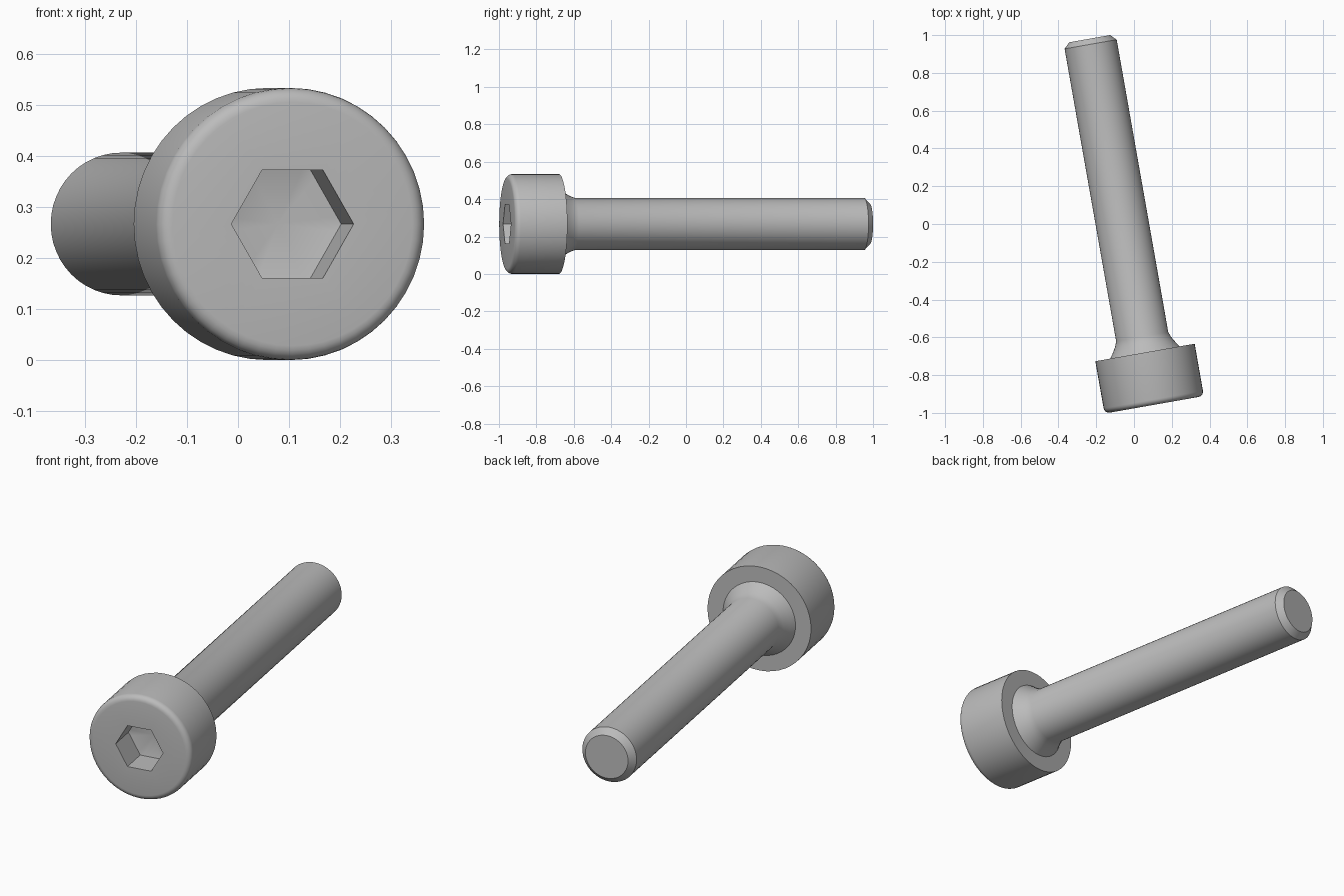
import bpy, bmesh, math
from mathutils import Matrix

cube = bpy.data.objects.get("Cube")
if cube:
    bpy.data.objects.remove(cube, do_unlink=True)

SEGMENTS = 48
HEAD_R, HEAD_L, BEVEL = 0.267, 0.281, 0.028
SHANK_R, LENGTH = 0.14, 1.968
HEX_APOTHEM, HEX_DEPTH, CONE_DEPTH = 0.1055, 0.141, 0.165

steel = bpy.data.materials.new("steel grey")
steel.use_nodes = True
steel.diffuse_color = (0.5, 0.5, 0.5, 1)
steel.node_tree.nodes["Principled BSDF"].inputs["Base Color"].default_value = (0.5, 0.5, 0.5, 1)

bm = bmesh.new()


def ring(radius, depth, hexagonal=False):
    """Loop of vertices around the y axis, round or six-sided."""
    verts = []
    for i in range(SEGMENTS):
        a = math.tau * i / SEGMENTS
        r = radius
        if hexagonal:
            r /= math.cos(a % (math.pi / 3) - math.pi / 6)
        verts.append(bm.verts.new((r * math.cos(a), depth, r * math.sin(a))))
    return verts


def fan(loop, depth):
    tip = bm.verts.new((0, depth, 0))
    for i in range(SEGMENTS):
        bm.faces.new((loop[i], loop[(i + 1) % SEGMENTS], tip))


# Hex socket walls
rings = [ring(HEX_APOTHEM, HEX_DEPTH, True), ring(HEX_APOTHEM, 0, True)]

# Rounded front rim of the head
for i in range(6):
    t = math.pi / 2 * i / 5
    rings.append(ring(HEAD_R - BEVEL + BEVEL * math.sin(t), BEVEL * (1 - math.cos(t))))

# Head back, flared neck, shank and chamfered tip
for radius, depth in [(HEAD_R, HEAD_L), (0.187, HEAD_L), (0.168, 0.308),
                      (0.151, 0.337), (SHANK_R, 0.366),
                      (SHANK_R, LENGTH - 0.03), (0.11, LENGTH)]:
    rings.append(ring(radius, depth))

for a, b in zip(rings, rings[1:]):
    for i in range(SEGMENTS):
        j = (i + 1) % SEGMENTS
        bm.faces.new((a[i], a[j], b[j], b[i]))

# Shallow conical socket floor and flat end
fan(rings[0], CONE_DEPTH)
bm.faces.new(rings[-1])
bmesh.ops.recalc_face_normals(bm, faces=bm.faces)

mesh = bpy.data.meshes.new("socket_head_screw")
bm.to_mesh(mesh)
bm.free()
mesh.materials.append(steel)

# Lay the screw down, turned slightly about the vertical
screw = bpy.data.objects.new("socket_head_screw", mesh)
bpy.context.collection.objects.link(screw)
mesh.transform(Matrix.Translation((0.107, -0.957, HEAD_R)) @ Matrix.Rotation(math.radians(10), 4, 'Z'))

bpy.ops.object.select_all(action='DESELECT')
screw.select_set(True)
bpy.context.view_layer.objects.active = screw
bpy.ops.object.shade_smooth_by_angle(angle=math.radians(32))
